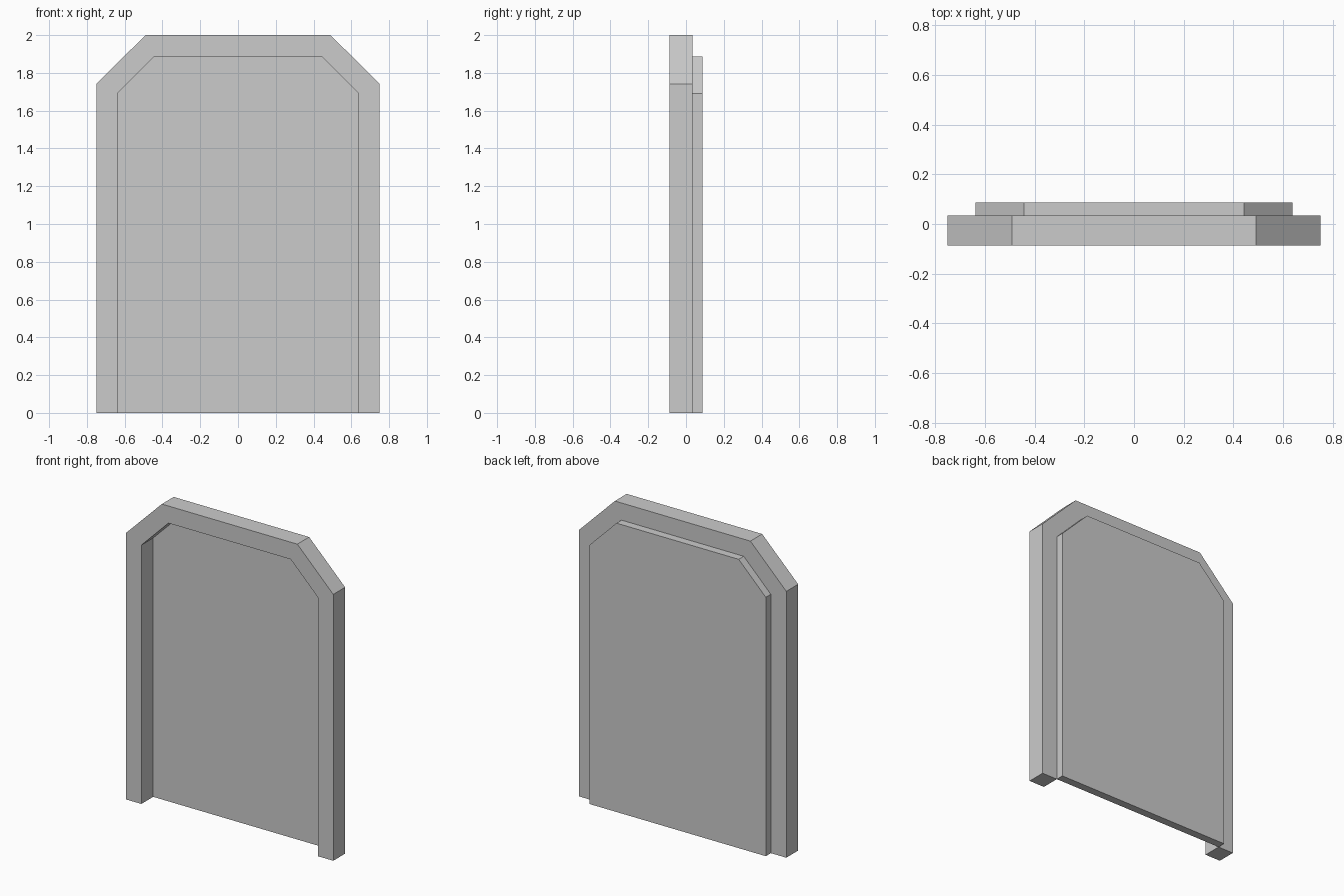
import bpy
import bmesh

if "Cube" in bpy.data.objects:
    bpy.data.objects.remove(bpy.data.objects["Cube"])


def arch(half_width, flat, shoulder, top):
    """Chamfered arch outline in x, z, from bottom left over to bottom right."""
    left = [(-half_width, 0), (-half_width, shoulder), (-flat, top)]
    return left + [(-x, z) for x, z in reversed(left)]


def extrude_profile(name, outline, y_front, y_back):
    bm = bmesh.new()
    face = bm.faces.new([bm.verts.new((x, y_front, z)) for x, z in outline])
    result = bmesh.ops.extrude_face_region(bm, geom=[face])
    moved = [v for v in result["geom"] if isinstance(v, bmesh.types.BMVert)]
    bmesh.ops.translate(bm, vec=(0, y_back - y_front, 0), verts=moved)
    bmesh.ops.recalc_face_normals(bm, faces=bm.faces)
    mesh = bpy.data.meshes.new(name)
    bm.to_mesh(mesh)
    bm.free()
    obj = bpy.data.objects.new(name, mesh)
    bpy.context.collection.objects.link(obj)
    return obj


outer = arch(0.75, 0.49, 1.741, 2.0)
inner = arch(0.638, 0.442, 1.692, 1.888)
FRONT, STEP, BACK = -0.087, 0.035, 0.087

# Door surround: open arch, the outline runs over the outside and back along the inside
extrude_profile("door_frame", outer + inner[::-1], FRONT, STEP)

# Door panel set behind the surround, filling the opening
extrude_profile("door_panel", inner, STEP, BACK)
